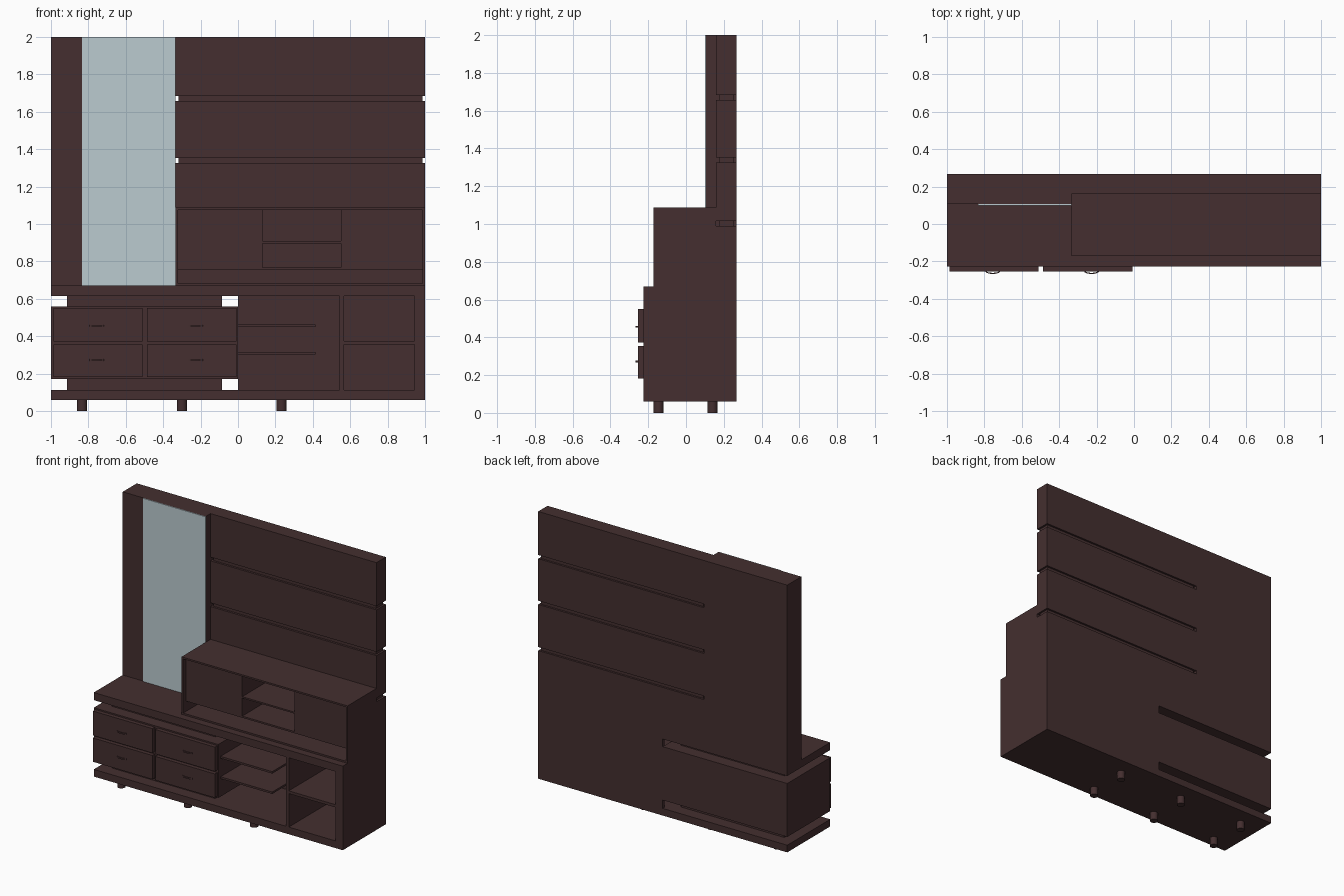
import bpy, bmesh, math

if "Cube" in bpy.data.objects:
    bpy.data.objects.remove(bpy.data.objects["Cube"])


def material(name, rgb):
    m = bpy.data.materials.new(name)
    m.diffuse_color = (*rgb, 1)
    m.use_nodes = True
    m.node_tree.nodes["Principled BSDF"].inputs["Base Color"].default_value = m.diffuse_color
    return m


WOOD = material("dark wood", (0.058, 0.028, 0.029))
GLASS = material("mirror glass", (0.50, 0.60, 0.63))


def add_object(name, bm, mat):
    bmesh.ops.recalc_face_normals(bm, faces=bm.faces)
    me = bpy.data.meshes.new(name)
    bm.to_mesh(me)
    bm.free()
    me.materials.append(mat)
    ob = bpy.data.objects.new(name, me)
    bpy.context.collection.objects.link(ob)
    return ob


def box(name, x, y, z, mat=WOOD):
    """Box from (min, max) pairs on each axis."""
    bm = bmesh.new()
    bmesh.ops.create_cube(bm, size=1)
    for v in bm.verts:
        v.co = [r[0] if c < 0 else r[1] for c, r in zip(v.co, (x, y, z))]
    return add_object(name, bm, mat)


FRONT, BACK = -0.226, 0.267
DEPTH = (FRONT, BACK)

# Base and top slabs, right side panel
box("base_slab", (-1, 1), DEPTH, (0.06, 0.112))
box("counter_slab", (-1, 1), DEPTH, (0.615, 0.67))
box("right_side", (0.943, 1), DEPTH, (0.112, 0.615))

# Open shelving on the right half
box("lower_back", (0, 0.943), (0.245, BACK), (0.112, 0.615))
box("divider", (0.542, 0.566), (FRONT, 0.245), (0.112, 0.615))
box("cubby_shelf", (0.566, 0.943), (FRONT, 0.245), (0.355, 0.375))
for z in (0.302, 0.450):
    box("floating_shelf", (0, 0.415), (-0.2, 0.245), (z, z + 0.014))

# Drawer block held between recessed spacers
box("drawer_block", (-1, 0), DEPTH, (0.172, 0.56))
for z in ((0.112, 0.172), (0.56, 0.615)):
    box("block_spacer", (-0.915, -0.085), (-0.14, 0.18), z)


def bow_handle(x, z):
    """Shallow bowed pull, extruded from an arc profile."""
    bm = bmesh.new()
    n = 8
    outer, inner = [], []
    for i in range(n + 1):
        a = math.pi * i / n
        outer.append((x - 0.04 * math.cos(a), -0.253 - 0.014 * math.sin(a)))
        inner.append((x - 0.032 * math.cos(a), -0.253 - 0.008 * math.sin(a)))
    for i in range(n):
        quad = [outer[i], outer[i + 1], inner[i + 1], inner[i]]
        low = [bm.verts.new((*p, z - 0.005)) for p in quad]
        top = [bm.verts.new((*p, z + 0.005)) for p in quad]
        bm.faces.new(low)
        bm.faces.new(top)
        for k in (0, 2):
            bm.faces.new((low[k], low[k + 1], top[k + 1], top[k]))
    bmesh.ops.remove_doubles(bm, verts=bm.verts, dist=1e-5)
    add_object("drawer_handle", bm, WOOD)


# Drawer fronts and handles
for x, hx in (((-0.987, -0.51), -0.755), ((-0.486, -0.008), -0.227)):
    for z, hz in (((0.182, 0.355), 0.272), ((0.373, 0.55), 0.456)):
        box("drawer_front", x, (-0.255, FRONT), z)
        bow_handle(hx, hz)

# Feet
for x in (-0.834, -0.30, 0.233):
    for y in (-0.146, 0.14):
        bm = bmesh.new()
        bmesh.ops.create_cone(bm, cap_ends=True, segments=16, radius1=0.027,
                              radius2=0.027, depth=0.06)
        bmesh.ops.translate(bm, verts=bm.verts, vec=(x, y, 0.03))
        foot = add_object("foot", bm, WOOD)
        bpy.context.view_layer.objects.active = foot
        foot.select_set(True)
        bpy.ops.object.shade_smooth_by_angle()
        foot.select_set(False)

# Tall mirror column
box("mirror_column", (-1, -0.333), (0.106, BACK), (0.67, 2))
box("mirror", (-0.835, -0.333), (0.1, 0.106), (0.67, 2), GLASS)

# Wall planks with recessed strips in the gaps
PLANKS = [(0.67, 0.99), (1.016, 1.325), (1.352, 1.657), (1.684, 2.0)]
for z in PLANKS:
    box("wall_plank", (-0.333, 1), (0.16, BACK), z)
for a, b in zip(PLANKS, PLANKS[1:]):
    box("plank_spacer", (-0.319, 0.986), (0.175, 0.253), (a[1], b[0]))

# Upper cabinet shell
CAB = (-0.172, 0.16)
box("cabinet_top", (-0.333, 1), CAB, (1.075, 1.087))
box("cabinet_floor", (-0.333, 1), CAB, (0.67, 0.682))
for x in ((-0.333, -0.32), (0.987, 1)):
    box("cabinet_side", x, CAB, (0.682, 1.075))
box("cabinet_back", (-0.32, 0.987), (0.148, 0.16), (0.682, 1.075))

# Closed compartments either side of an open niche
INNER = (-0.137, 0.148)
for x in ((-0.32, 0.13), (0.55, 0.987)):
    box("closed_compartment", x, INNER, (0.755, 1.075))
box("niche_floor", (0.13, 0.55), INNER, (0.755, 0.767))
box("niche_shelf", (0.13, 0.55), INNER, (0.897, 0.908))
